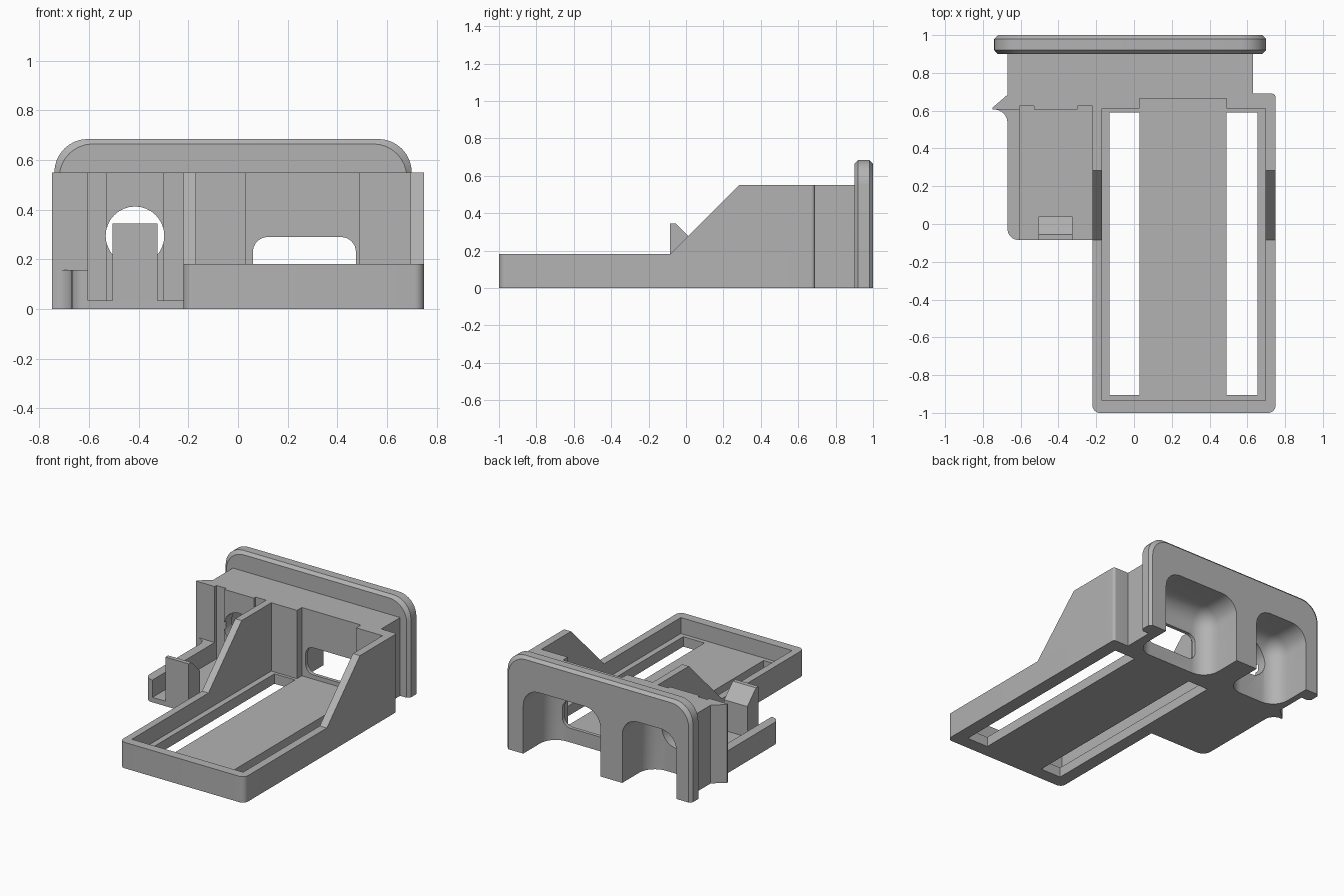
import bpy, bmesh, math
from mathutils import Vector

old = bpy.data.objects.get("Cube")
if old:
    bpy.data.objects.remove(old)

grey = bpy.data.materials.new("matte grey")
grey.use_nodes = True
grey.diffuse_color = (0.45, 0.45, 0.45, 1)
grey.node_tree.nodes["Principled BSDF"].inputs["Base Color"].default_value = (0.45, 0.45, 0.45, 1)


def rounded(points, steps=8):
    """Outline from (u, v) or (u, v, radius) corners."""
    out = []
    n = len(points)
    for i, p in enumerate(points):
        c = Vector(p[:2])
        if len(p) < 3:
            out.append(c)
            continue
        a = (Vector(points[i - 1][:2]) - c).normalized()
        b = (Vector(points[(i + 1) % n][:2]) - c).normalized()
        half = a.angle(b) / 2
        r = p[2]
        mid = c + (a + b).normalized() * r / math.sin(half)
        start = c + a * r / math.tan(half) - mid
        end = c + b * r / math.tan(half) - mid
        sweep = start.angle_signed(end)
        for k in range(steps + 1):
            t = -sweep * k / steps
            out.append(mid + Vector((start.x * math.cos(t) - start.y * math.sin(t),
                                     start.x * math.sin(t) + start.y * math.cos(t))))
    return out


def rect(u0, u1, v0, v1, r=None):
    corners = [(u0, v0), (u1, v0), (u1, v1), (u0, v1)]
    return [c + (r,) for c in corners] if r else corners


def finish(name, bm):
    bmesh.ops.recalc_face_normals(bm, faces=bm.faces)
    mesh = bpy.data.meshes.new(name)
    bm.to_mesh(mesh)
    bm.free()
    mesh.materials.append(grey)
    ob = bpy.data.objects.new(name, mesh)
    bpy.context.collection.objects.link(ob)
    return ob


def loft(name, axis, sections):
    """Skin through outlines placed at given positions along an axis."""
    place = {"x": lambda p, w: (w, p.x, p.y),
             "y": lambda p, w: (p.x, w, p.y),
             "z": lambda p, w: (p.x, p.y, w)}[axis]
    bm = bmesh.new()
    rings = [[bm.verts.new(place(p, w)) for p in rounded(pts)] for w, pts in sections]
    n = len(rings[0])
    for a, b in zip(rings, rings[1:]):
        for i in range(n):
            j = (i + 1) % n
            bm.faces.new((a[i], a[j], b[j], b[i]))
    bm.faces.new(rings[0])
    bm.faces.new(rings[-1])
    return finish(name, bm)


def prism(name, axis, pts, lo, hi):
    return loft(name, axis, [(lo, pts), (hi, pts)])


def pocket(x0, x1):
    """Round-cornered cutter, open to the back and the underside."""
    bm = bmesh.new()
    bmesh.ops.create_cube(bm, size=1)
    for v in bm.verts:
        v.co = (x1 if v.co.x > 0 else x0, 1.4 if v.co.y > 0 else 0.69,
                0.46 if v.co.z > 0 else -0.4)
    bmesh.ops.bevel(bm, geom=bm.edges[:], offset=0.12, segments=8,
                    profile=0.5, affect="EDGES")
    return finish("pocket_cutter", bm)


def carve(ob, cutters):
    bpy.context.view_layer.objects.active = ob
    for c in cutters:
        c.hide_render = True
        mod = ob.modifiers.new("cut", "BOOLEAN")
        mod.operation = "DIFFERENCE"
        mod.solver = "EXACT"
        mod.object = c
        bpy.ops.object.modifier_apply(modifier=mod.name)


# Main body, with stepped front wall
body = prism("rear_body", "z", [
    (-.67, .605), (-.605, .605), (-.605, .625), (-.53, .625), (-.53, .605),
    (-.3, .605), (-.3, .625), (-.22, .625), (-.22, .612), (.03, .612),
    (.03, .665), (.49, .665), (.49, .612), (.75, .612), (.75, .69, .02),
    (.63, .69), (.63, .93), (-.67, .93)], 0, .55)


# Rear flange with chamfered rim
def flange_outline(d):
    return [(-.74 + d, 0), (.70 - d, 0), (.70 - d, .685 - d, .135), (-.74 + d, .685 - d, .135)]


flange = loft("rear_flange", "y", [(.90, flange_outline(.02)), (.92, flange_outline(0)),
                                   (.98, flange_outline(0)), (1.0, flange_outline(.02))])

# Pockets and openings
pockets = [pocket(-.035, .565), pocket(-.625, -.205)]
window = prism("window_cutter", "y", rect(.06, .475, .1, .29, .06), .55, .8)
hole = prism("hole_cutter", "y", rect(-.533, -.297, .177, .413, .1179), .55, .8)
carve(body, pockets + [window, hole])
carve(flange, pockets)

# Long tray with two floor slots
tray = prism("long_tray", "z", [(-.22, -1, .04), (.75, -1, .04), (.75, .665), (-.22, .665)], 0, .182)
inside = prism("tray_cutter", "z", [(-.17, -.935), (.695, -.935), (.695, .612), (.49, .612),
                                    (.49, .75), (.03, .75), (.03, .612), (-.17, .612)], .07, .5)
slots = [prism("slot_cutter", "z", rect(a, b, -.905, .59), -.1, .3)
         for a, b in ((-.13, .03), (.49, .655))]
carve(tray, [inside] + slots)

# Sloped side walls
for side, x0, x1 in (("left", .695, .75), ("right", -.22, -.17)):
    prism(side + "_side_wall", "x", [(-.085, 0), (-.085, .182), (.283, .55), (.65, .55), (.65, 0)], x0, x1)

# Small side tray: floor, low outer wall, snap clip
prism("small_tray_floor", "z", [(-.67, -.085, .06), (-.2, -.085), (-.2, .64), (-.67, .64)], 0, .035)
prism("small_tray_wall", "z", [(-.67, -.085, .06), (-.605, -.085), (-.605, .64), (-.67, .64)], 0, .157)
prism("snap_clip", "x", [(-.085, 0), (.04, 0), (.04, .25), (-.055, .345), (-.085, .345)], -.505, -.325)

# Side fin and its rounded foot
prism("side_fin", "z", [(-.64, .605), (-.64, .71), (-.75, .615), (-.75, .605)], 0, .55)
prism("fin_foot", "z", [(-.64, .53), (-.67, .53), (-.67, .606, .07), (-.75, .606), (-.64, .62)], 0, .157)

# Remove cutters, then shade
for ob in list(bpy.data.objects):
    if ob.name.split(".")[0].endswith("_cutter"):
        bpy.data.objects.remove(ob)
bpy.ops.object.select_all(action="DESELECT")
for ob in bpy.context.collection.objects:
    if ob.type == "MESH":
        ob.select_set(True)
        bpy.context.view_layer.objects.active = ob
bpy.ops.object.shade_smooth_by_angle(angle=math.radians(30))
